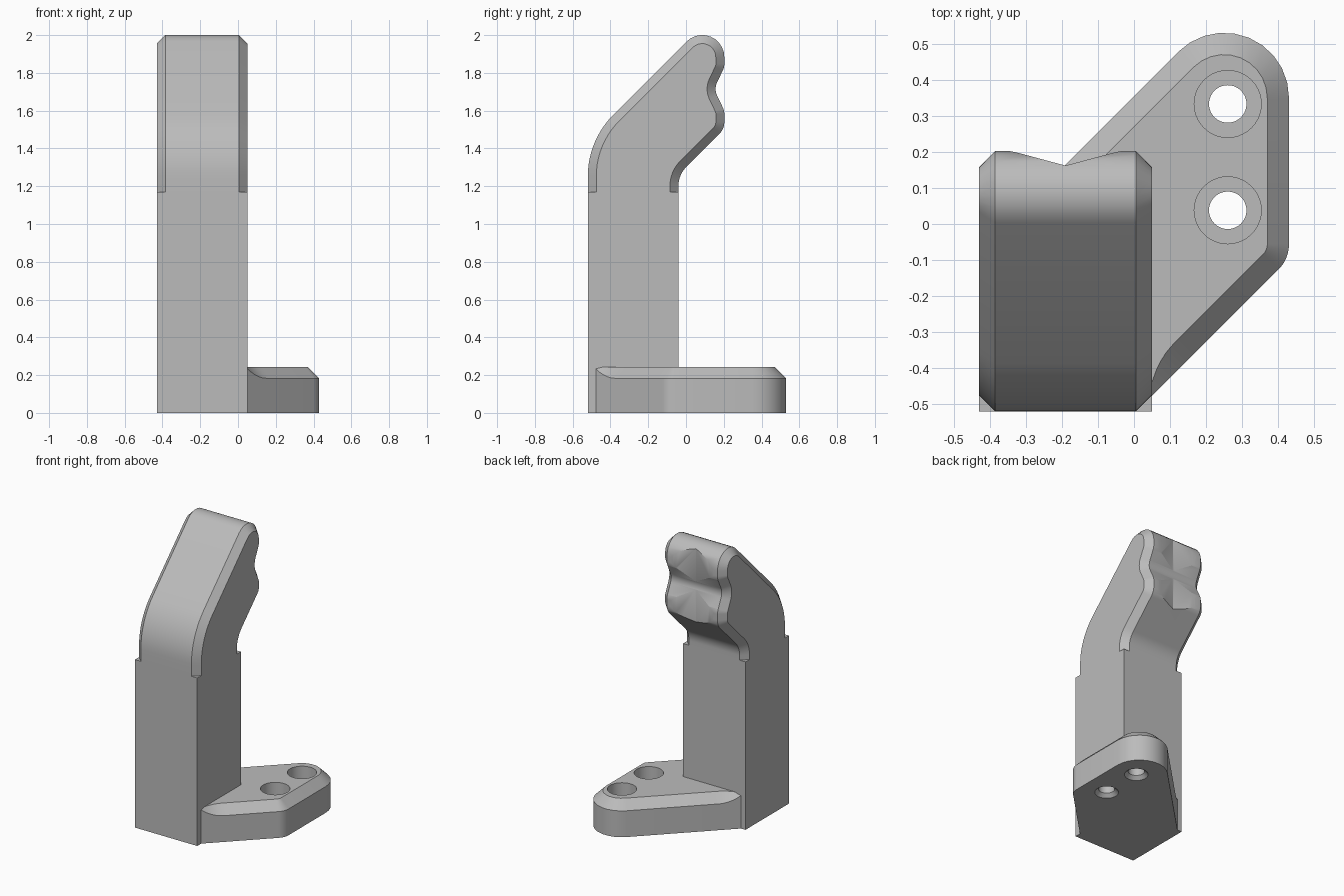
import bpy, bmesh, math
from mathutils import Vector

cube = bpy.data.objects.get("Cube")
if cube:
    bpy.data.objects.remove(cube, do_unlink=True)

grey = bpy.data.materials.new("plain_grey")
grey.use_nodes = True
grey.diffuse_color = (0.5, 0.5, 0.5, 1)
grey.node_tree.nodes["Principled BSDF"].inputs["Base Color"].default_value = (0.5, 0.5, 0.5, 1)


def rounded(corners, steps=10):
    """Open path from (u, v, radius) corners, with each radius turned into an arc."""
    path = []
    for i, (u, v, r) in enumerate(corners):
        p = Vector((u, v))
        if r == 0:
            path.append(p)
            continue
        a = (Vector(corners[i - 1][:2]) - p).normalized()
        b = (Vector(corners[i + 1][:2]) - p).normalized()
        half = a.angle(b) / 2
        centre = p + (a + b).normalized() * (r / math.sin(half))
        start = p + a * (r / math.tan(half)) - centre
        end = p + b * (r / math.tan(half)) - centre
        sweep = start.angle(end)
        for k in range(steps + 1):
            t = k / steps
            path.append(centre + (start * math.sin((1 - t) * sweep)
                                  + end * math.sin(t * sweep)) / math.sin(sweep))
    return path


def inset(path, widths):
    """Move a clockwise open path inward by a width at each point."""
    out = []
    for i, p in enumerate(path):
        sides = []
        for a, b in ((i - 1, i), (i, i + 1)):
            if a >= 0 and b < len(path):
                d = (path[b] - path[a]).normalized()
                sides.append(Vector((d.y, -d.x)))
        n = sum(sides, Vector((0, 0))).normalized()
        out.append(p + n * (widths[i] / n.dot(sides[0])))
    return out


def loft(name, rings):
    """Closed solid through a list of matching rings."""
    bm = bmesh.new()
    loops = [[bm.verts.new(p) for p in ring] for ring in rings]
    n = len(loops[0])
    for low, high in zip(loops, loops[1:]):
        for i in range(n):
            j = (i + 1) % n
            bm.faces.new((low[i], low[j], high[j], high[i]))
    bm.faces.new(loops[0])
    bm.faces.new(loops[-1])
    bmesh.ops.remove_doubles(bm, verts=bm.verts, dist=1e-5)
    bmesh.ops.recalc_face_normals(bm, faces=bm.faces)
    mesh = bpy.data.meshes.new(name)
    bm.to_mesh(mesh)
    bm.free()
    mesh.materials.append(grey)
    obj = bpy.data.objects.new(name, mesh)
    bpy.context.collection.objects.link(obj)
    return obj


def select(obj):
    bpy.ops.object.select_all(action="DESELECT")
    obj.select_set(True)
    bpy.context.view_layer.objects.active = obj


def cut(obj, cutter):
    cutter.hide_render = True
    mod = obj.modifiers.new("cut", "BOOLEAN")
    mod.operation = "DIFFERENCE"
    mod.solver = "EXACT"
    mod.object = cutter
    select(obj)
    bpy.ops.object.modifier_apply(modifier=mod.name)
    bpy.data.objects.remove(cutter, do_unlink=True)


def smooth(obj):
    select(obj)
    bpy.ops.object.shade_smooth_by_angle(angle=math.radians(28))


LEFT, RIGHT, FRONT, BACK, STEP = -0.43, 0.05, -0.52, -0.04, 1.17

# Square column
square = [(LEFT, FRONT), (RIGHT, FRONT), (RIGHT, BACK), (LEFT, BACK)]
loft("column", [[(x, y, z) for x, y in square] for z in (0, STEP)])

# Bent arm with chamfered sides and a notched back
side = rounded([(FRONT, STEP, 0), (FRONT, 1.443, 0.46), (0.203, 2.166, 0.117),
                (0.203, 1.83, 0.08), (0.148, 1.715, 0.08), (0.203, 1.6, 0.08),
                (0.203, 1.503, 0.09), (BACK, 1.26, 0.14), (BACK, STEP, 0)])
bevel = 0.045
small = inset(side, [bevel] * len(side))
arm = loft("arm", [[(x, p.x, p.y) for p in path] for x, path in
                   ((LEFT, small), (LEFT + bevel, side), (RIGHT - bevel, side), (RIGHT, small))])

# Shallow upright V groove across the arm's back
mid = (LEFT + RIGHT) / 2
half_v = [(0.17, 0.4), (0.17, 0.204), (0.15, 0.2015), (0.13, 0.197)]
groove = ([(mid - x, y) for x, y in half_v] + [(mid, 0.162)]
          + [(mid + x, y) for x, y in reversed(half_v)])
cut(arm, loft("groove_cutter", [[(x, y, z) for x, y in groove] for z in (1.35, 2.1)]))
smooth(arm)

# Mounting flange, its top chamfer fading out toward the column
thick, edge, fade = 0.243, 0.06, 0.16
taper = [0.03, 0.05, 0.07, 0.09, 0.11, 0.13]
outline = rounded([(-0.41, -0.055, 0)] + [(-0.41 + t, -0.055 + t, 0) for t in taper]
                  + [(0.43, 0.785, 0.18), (0.43, -0.097, 0.1)]
                  + [(0.04 + t, -0.487 + t, 0) for t in reversed(taper)]
                  + [(0.04, -0.487, 0)])
widths = []
for p in outline:
    d = min((p - outline[0]).length, (p - outline[-1]).length)
    widths.append(edge * (1 - (1 - min(1, d / fade)) ** 2))
flange = loft("mounting_flange", [
    [(p.x, p.y, 0) for p in outline],
    [(p.x, p.y, thick - w) for p, w in zip(outline, widths)],
    [(p.x, p.y, thick) for p in inset(outline, widths)]])

# Counterbored screw holes with a chamfer underneath
bore = [(-0.01, 0.086), (0.024, 0.052), (0.12, 0.052), (0.12, 0.093), (0.3, 0.093)]
turns = [math.tau * k / 40 for k in range(40)]
for y in (0.333, 0.038):
    cut(flange, loft("hole_cutter", [[(0.26 + r * math.cos(a), y + r * math.sin(a), z)
                                      for a in turns] for z, r in bore]))
smooth(flange)
